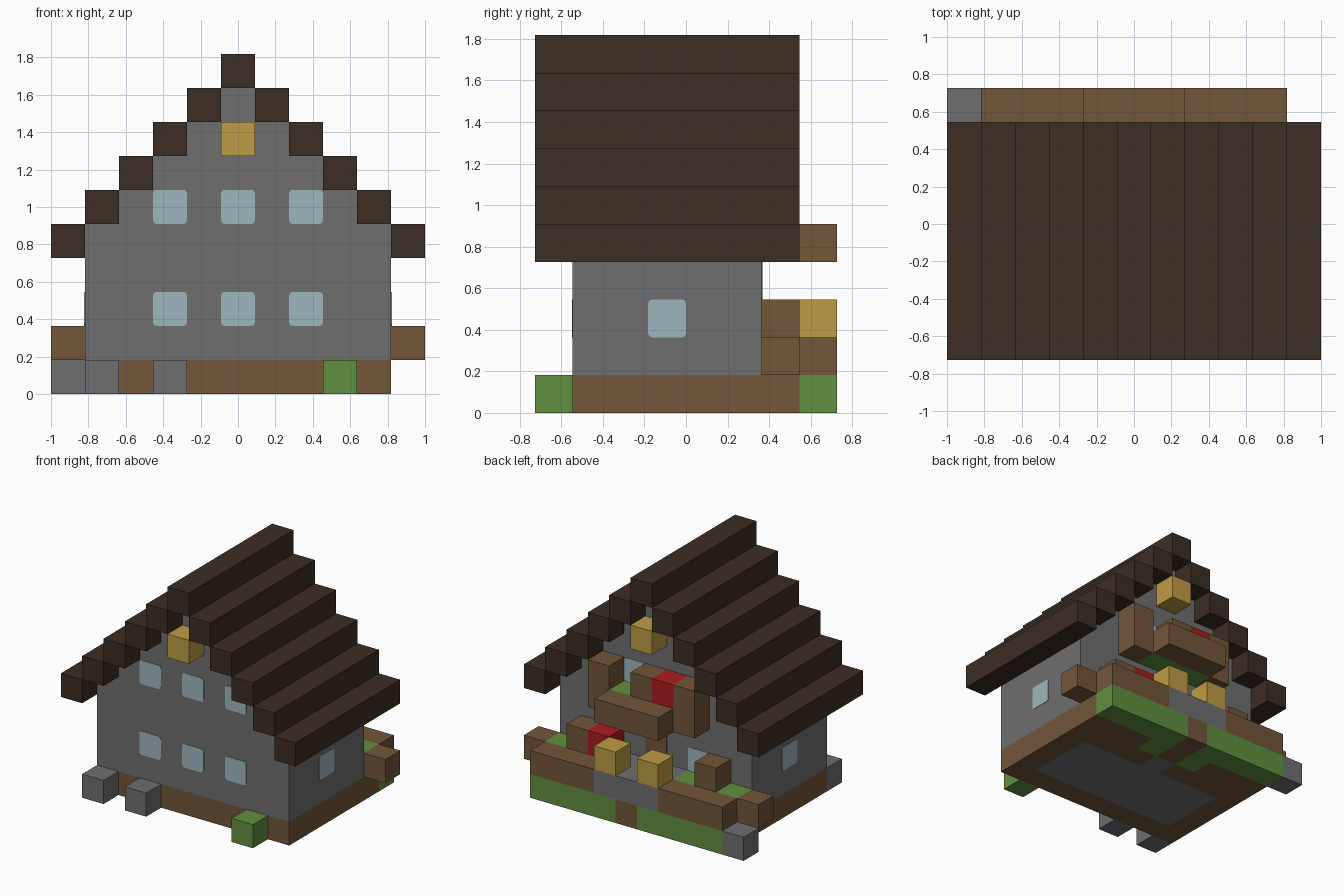
import bpy, bmesh
from mathutils import Vector

if "Cube" in bpy.data.objects:
    bpy.data.objects.remove(bpy.data.objects["Cube"], do_unlink=True)

U = 2 / 11  # one building block


def material(name, rgb):
    lin = [((c / 255 + 0.055) / 1.055) ** 2.4 for c in rgb] + [1]
    m = bpy.data.materials.new(name)
    m.use_nodes = True
    m.diffuse_color = lin
    bsdf = m.node_tree.nodes["Principled BSDF"]
    bsdf.inputs["Base Color"].default_value = lin
    bsdf.inputs["Roughness"].default_value = 0.9
    return m


ROOF = material("dark_timber", (60, 45, 36))
STONE = material("grey_stone", (111, 111, 111))
WOOD = material("brown_wood", (115, 86, 58))
GLASS = material("pale_glass", (158, 183, 190))
LAMP = material("lamp_yellow", (191, 156, 69))
GRASS = material("leaf_green", (97, 144, 65))
RED = material("flower_red", (172, 28, 30))


def box(name, lo, hi, mat, round_axis=None):
    """Box between two corners; round_axis rounds the edges along that axis."""
    lo, hi = Vector(lo), Vector(hi)
    bm = bmesh.new()
    bmesh.ops.create_cube(bm, size=1)
    for v in bm.verts:
        v.co = Vector(((hi[k] - lo[k]) * v.co[k] for k in range(3))) + (lo + hi) / 2
    if round_axis is not None:
        edges = [e for e in bm.edges
                 if abs(e.verts[0].co[round_axis] - e.verts[1].co[round_axis]) > 1e-5]
        bmesh.ops.bevel(bm, geom=edges, offset=0.02, segments=3, profile=0.5, affect='EDGES')
    mesh = bpy.data.meshes.new(name)
    bm.to_mesh(mesh)
    bm.free()
    mesh.materials.append(mat)
    obj = bpy.data.objects.new(name, mesh)
    bpy.context.collection.objects.link(obj)


def blocks(name, mat, i, j, k):
    """Run of blocks: column i (0 = centre), row j (0 = front), layer k (0 = ground)."""
    i, j, k = [(r, r) if isinstance(r, int) else r for r in (i, j, k)]
    box(name, ((i[0] - 0.5) * U, (j[0] - 4) * U, k[0] * U),
        ((i[1] + 0.5) * U, (j[1] - 3) * U, (k[1] + 1) * U), mat)


def plate(name, mat, axis, side, cell, layer, wall, height=1, rounded=True):
    """Thin panel on a wall; axis 0 faces x, axis 1 faces y."""
    t = 0.004
    near, far = sorted((side * (wall * U - t), side * (wall * U + t)))
    a, b = (cell - 0.5) * U, (cell + 0.5) * U
    z0, z1 = layer * U, (layer + height) * U
    lo, hi = ((near, a, z0), (far, b, z1)) if axis == 0 else ((a, near, z0), (b, far, z1))
    box(name, lo, hi, mat, axis if rounded else None)


# Foundation ring with stone floor
blocks("foundation_front", WOOD, (-4, 4), 1, 0)
blocks("floor", STONE, (-3, 3), (2, 4), 0)
blocks("threshold", STONE, 0, 5, 0)
blocks("path_inner", WOOD, 0, 6, 0)
for s, side in ((-1, "right"), (1, "left")):
    def span(a, b):
        return tuple(sorted((s * a, s * b)))
    blocks(side + "_foundation", WOOD, s * 4, (2, 4), 0)
    blocks(side + "_foundation_back", WOOD, span(1, 4), 5, 0)
    blocks(side + "_terrace_base", WOOD, span(2, 4), 6, 0)
    blocks(side + "_terrace_turf", GRASS, s, 6, 0)

    # Raised garden behind the house
    blocks(side + "_lawn", GRASS, span(1, 4), 7, 0)
    blocks(side + "_planter_front", WOOD, span(2, 4), 7, 1)
    blocks(side + "_planter_end", WOOD, s * 5, 6, 1)
    blocks(side + "_planter_grass", GRASS, span(2, 4), 6, 1)
    blocks(side + "_planter_stump", WOOD, s * 3, 6, 2)
    blocks(side + "_garden_lamp", LAMP, s, 7, 2)
    blocks(side + "_balcony_post", WOOD, s * 2, 6, (4, 5))

    # Side and rear windows
    plate(side + "_side_window", GLASS, 0, s, -0.5, 2, 4.5)
    plate(side + "_back_window", GLASS, 1, 1, s * 2, 2, 2)
    plate(side + "_balcony_window", GLASS, 1, 1, s, 5, 2)

    # Stepped roof beams
    for step in range(5):
        blocks(side + "_roof_beam", ROOF, s * (5 - step), (0, 6), 4 + step)

blocks("roof_ridge", ROOF, 0, (0, 6), 9)

# Walls and stepped gable
blocks("walls", STONE, (-4, 4), (1, 5), (1, 4))
for step in range(4):
    blocks("gable", STONE, (step - 3, 3 - step), (1, 5), 5 + step)

# Front windows
for layer in (2, 5):
    for column in (-2, 0, 2):
        plate("front_window", GLASS, 1, -1, column, layer, 3)

# Gable lamps
for row, name in ((0, "front_gable_lamp"), (6, "back_gable_lamp")):
    blocks(name, LAMP, 0, row, 7)

# Rear entrance
plate("back_door", WOOD, 1, 1, 0, 2, 2, height=2, rounded=False)
blocks("path", WOOD, 0, 7, 0)
blocks("entrance_steps", STONE, (-1, 1), (6, 7), 1)
blocks("garden_flower", RED, 2, 6, 2)

# Balcony
blocks("balcony_front", WOOD, (-1, 1), 7, 4)
blocks("balcony_grass", GRASS, (-1, 1), 6, 4)
blocks("balcony_stump", WOOD, 0, 6, 5)
blocks("balcony_flower", RED, -1, 6, 5)

# Loose blocks around the house
blocks("front_boulder_outer", STONE, -4, 0, 0)
blocks("front_boulder_inner", STONE, -2, 0, 0)
blocks("front_bush", GRASS, 3, 0, 0)
blocks("back_boulder", STONE, -5, 7, 0)
